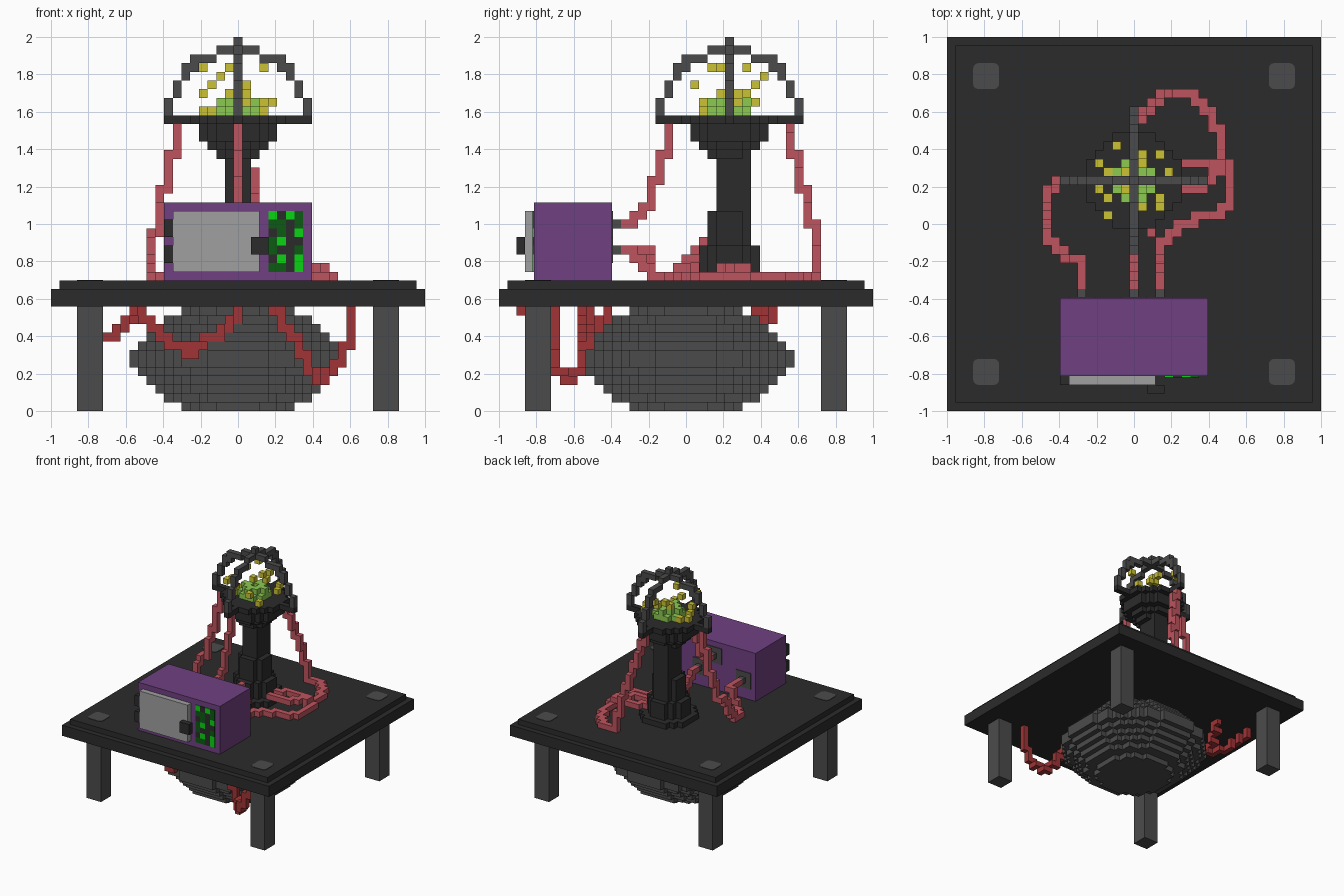
import bpy, bmesh, math
from mathutils import Vector

if "Cube" in bpy.data.objects:
    bpy.data.objects.remove(bpy.data.objects["Cube"])

V = 2 / 43  # edge of one block; x/y blocks centred on index, z blocks stacked from 0


def material(name, rgb):
    m = bpy.data.materials.new(name)
    lin = [((c / 255 + 0.055) / 1.055) ** 2.4 if c > 10 else c / 255 / 12.92 for c in rgb]
    m.diffuse_color = (*lin, 1)
    m.use_nodes = True
    m.node_tree.nodes["Principled BSDF"].inputs["Base Color"].default_value = m.diffuse_color
    return m


DARK = material("charcoal", (43, 43, 43))
GREY = material("iron grey", (75, 75, 75))
PURPLE = material("purple", (112, 65, 130))
SILVER = material("light grey", (160, 160, 160))
HOSE = material("rose red", (190, 84, 94))
DEEP = material("deep red", (160, 52, 54))
LIME = material("lime", (140, 202, 80))
YELLOW = material("mustard", (204, 194, 52))
BRIGHT = material("bright green", (10, 212, 20))
FOREST = material("forest green", (12, 90, 18))


def finish(name, bm, mats):
    me = bpy.data.meshes.new(name)
    bm.to_mesh(me)
    bm.free()
    for m in mats:
        me.materials.append(m)
    ob = bpy.data.objects.new(name, me)
    bpy.context.collection.objects.link(ob)
    return ob


def add_box(bm, lo, hi, mat=0):
    r = bmesh.ops.create_cube(bm, size=1)
    for v in r["verts"]:
        v.co = Vector([lo[i] if v.co[i] < 0 else hi[i] for i in range(3)])
    for f in {f for v in r["verts"] for f in v.link_faces}:
        f.material_index = mat


def block(name, mat, *ranges):
    """Solid boxes from inclusive block ranges (x0,x1,y0,y1,z0,z1)."""
    bm = bmesh.new()
    for x0, x1, y0, y1, z0, z1 in ranges:
        add_box(bm, ((x0 - .5) * V, (y0 - .5) * V, z0 * V), ((x1 + .5) * V, (y1 + .5) * V, (z1 + 1) * V))
    return finish(name, bm, [mat])


def cells(name, mat, cs):
    """Outer skin of a set of blocks."""
    cs = set(cs)
    bm = bmesh.new()
    for c in cs:
        mid = Vector((c[0], c[1], c[2] + .5)) * V
        for ax in range(3):
            for s in (-1, 1):
                n = list(c)
                n[ax] += s
                if tuple(n) in cs:
                    continue
                d, u, w = Vector(), Vector(), Vector()
                d[ax], u[(ax + 1) % 3], w[(ax + 2) % 3] = s * V / 2, V / 2, s * V / 2
                bm.faces.new([bm.verts.new(mid + d + p) for p in (-u - w, u - w, u + w, -u + w)])
    bmesh.ops.remove_doubles(bm, verts=bm.verts, dist=1e-4)
    return finish(name, bm, [mat])


def disc(r, k, cy=0):
    n = int(r)
    return [(x, y + cy, k) for x in range(-n, n + 1) for y in range(-n, n + 1)
            if x * x + y * y <= (r + .1) ** 2]


def hose(name, mat, pts):
    """Blocky hose stepping face to face along a path."""
    cs = [tuple(pts[0])]
    for a, b in zip(pts, pts[1:]):
        steps = 4 * max(abs(q - p) for p, q in zip(a, b))
        for i in range(1, steps + 1):
            t = [math.floor(p + (q - p) * i / steps + .5) for p, q in zip(a, b)]
            cur = list(cs[-1])
            for ax in (2, 0, 1):
                if cur[ax] != t[ax]:
                    cur[ax] = t[ax]
                    cs.append(tuple(cur))
    return cells(name, mat, cs)


# Table: slab, stepped top, legs and rounded leg caps on the top
block("table_slab", DARK, (-21, 21, -21, 21, 12, 13))
block("table_top", DARK, (-20, 20, -20, 20, 14, 14))
for sx, side in ((-1, "left"), (1, "right")):
    for sy, end in ((-1, "front"), (1, "back")):
        cx, cy = 17 * sx, 17 * sy
        block(f"{end}_{side}_leg", GREY, (cx - 1, cx + 1, cy - 1, cy + 1, 0, 11))
        bm = bmesh.new()
        ring = []
        for q, (qx, qy) in enumerate(((1, 1), (-1, 1), (-1, -1), (1, -1))):
            for a in (0, 30, 60, 90):
                t = math.radians(q * 90 + a)
                ring.append(bm.verts.new((cx * V + .04 * qx + .03 * math.cos(t),
                                          cy * V + .04 * qy + .03 * math.sin(t), 15 * V)))
        f = bm.faces.new(ring)
        ext = bmesh.ops.extrude_face_region(bm, geom=[f])
        for v in ext["geom"]:
            if isinstance(v, bmesh.types.BMVert):
                v.co.z += .004
        bmesh.ops.recalc_face_normals(bm, faces=bm.faces)
        finish(f"{end}_{side}_leg_cap", bm, [GREY])

# Round tank under the table
radii = (6, 8, 9, 10, 11, 12)
tank = [c for k, r in enumerate(radii + radii[::-1]) for c in disc(r + .5, k)]
cells("tank", GREY, tank)

# Hoses under the table
hose("tank_hose_left", DEEP, [(0, -9, 11), (-1, -10, 10), (-3, -11, 8), (-5, -12, 7), (-6, -12, 6),
                              (-9, -12, 8), (-11, -12, 10), (-12, -12, 11)])
hose("tank_hose_right", DEEP, [(4, -11, 11), (5, -11, 10), (8, -12, 5), (9, -13, 3), (10, -14, 3),
                               (11, -15, 4), (12, -15, 6), (13, -15, 8), (13, -15, 11)])
hose("tank_hose_side", DEEP, [(-12, 9, 11), (-13, 7, 10), (-14, 4, 9), (-15, 4, 8), (-16, 7, 8),
                              (-18, 10, 10), (-18, 10, 11)])
hose("tank_hose_stub", DEEP, [(-12, -19, 11), (-12, -17, 11)])

# Oven box with door, hinges and handle
block("oven_body", PURPLE, (-8, 8, -17, -9, 15, 23))
block("oven_door", SILVER, (-7, 2, -18, -18, 16, 22))
block("oven_hinges", DARK, (-8, -8, -18, -18, 20, 21), (-8, -8, -18, -18, 17, 18))
block("oven_handle", DARK, (2, 3, -19, -19, 18, 19))

# Display panel: thin plates in a pattern of lit and unlit squares
bm = bmesh.new()
for row, line in enumerate(("g.gd", "dd.d", ".d.g", "dg..", "d..d", ".g.g", "dd.g")):
    for col, ch in enumerate(line):
        x, z = (3.5 + col) * V, (22 - row) * V
        add_box(bm, (x, -17.5 * V - .006, z), (x + V, -17.5 * V, z + V), ".gd".index(ch))
finish("oven_display", bm, [DARK, BRIGHT, FOREST])

# Sockets on the back of the oven, each on a thin plate
for name, x, k in (("left", -6, 18), ("middle", 0, 21), ("right", 3, 18)):
    block(f"{name}_socket", GREY, (x, x, -8, -8, k, k))
    bm = bmesh.new()
    add_box(bm, ((x - 1.5) * V, -8.5 * V, (k - 1) * V), ((x + 1.5) * V, -8.5 * V + .006, (k + 2) * V))
    finish(f"{name}_socket_plate", bm, [GREY])

# Pedestal: stepped base, column and funnel
CY = 5
levels = [(15, 15, 4.5), (16, 18, 3.5), (19, 22, 2.5), (29, 29, 2.5), (30, 30, 3.5), (31, 32, 4.5), (33, 33, 5.5)]
ped = [c for a, b, r in levels for k in range(a, b + 1) for c in disc(r, k, CY)]
ped += [(x, y, k) for x in (-1, 0, 1) for y in (4, 5, 6, 7) for k in range(23, 29)]
cells("pedestal", DARK, ped)
block("dome_base_bars", DARK, (-8, -6, CY, CY, 33, 33), (6, 8, CY, CY, 33, 33),
      (0, 0, CY - 8, CY - 6, 33, 33), (0, 0, CY + 6, CY + 8, 33, 33))

# Dome: two crossing arches
arc = [(8, 34), (8, 35), (7, 36), (7, 37), (6, 38), (6, 39), (5, 39), (5, 40), (4, 40), (3, 40),
       (2, 41), (1, 41), (0, 41), (0, 42)]
cells("dome_arches", GREY, [c for r, k in arc for s in (-1, 1) for c in ((s * r, CY, k), (0, CY + s * r, k))])

# Contents of the dome: lime heap and floating mustard cubes
heap = disc(2.5, 34, CY) + [c for c in disc(2.3, 35, CY) if abs(c[0]) + abs(c[1] - CY) in (1, 2)]
cells("lime_heap", LIME, heap)
cells("floating_cubes", YELLOW, [
    (-4, 7, 39), (-1, 4, 39), (3, 3, 39), (-2, 9, 38), (-3, 1, 37), (1, 8, 37), (1, 7, 36), (-4, 4, 36),
    (3, 8, 35), (4, 6, 35), (1, 2, 35), (3, 2, 34), (-4, 5, 34), (-3, 6, 34), (-1, 6, 36), (-3, 3, 34)])

# Hoses above the table
hose("left_hose", HOSE, [(-7, 5, 32), (-7, 5, 30), (-8, 5, 29), (-8, 5, 26), (-9, 5, 25), (-9, 4, 21),
                         (-10, 3, 20), (-10, 0, 15), (-10, -2, 15), (-8, -4, 15), (-7, -4, 17),
                         (-6, -5, 18), (-6, -7, 18)])
hose("front_hose", HOSE, [(0, -2, 32), (0, -2, 30), (0, -3, 29), (0, -3, 27), (0, -4, 26), (0, -4, 24),
                          (0, -5, 23), (0, -6, 22), (0, -7, 21)])
hose("back_hose", HOSE, [(0, 12, 32), (1, 12, 29), (1, 13, 28), (2, 13, 26), (2, 14, 24), (3, 14, 22),
                         (3, 15, 20), (4, 15, 15), (6, 15, 15), (8, 13, 15), (10, 10, 15), (10, 6, 15),
                         (9, 5, 16), (8, 4, 16), (4, 4, 16)])
hose("right_hose", HOSE, [(3, -7, 18), (3, -5, 17), (3, -4, 15), (3, -2, 15), (5, 0, 15), (9, 1, 15),
                          (11, 3, 15), (11, 6, 15), (10, 7, 15), (9, 7, 16), (6, 7, 16), (4, 6, 16)])
hose("pedestal_hose", HOSE, [(2, -1, 15), (1, 0, 16), (0, 1, 17), (0, 1, 18)])
